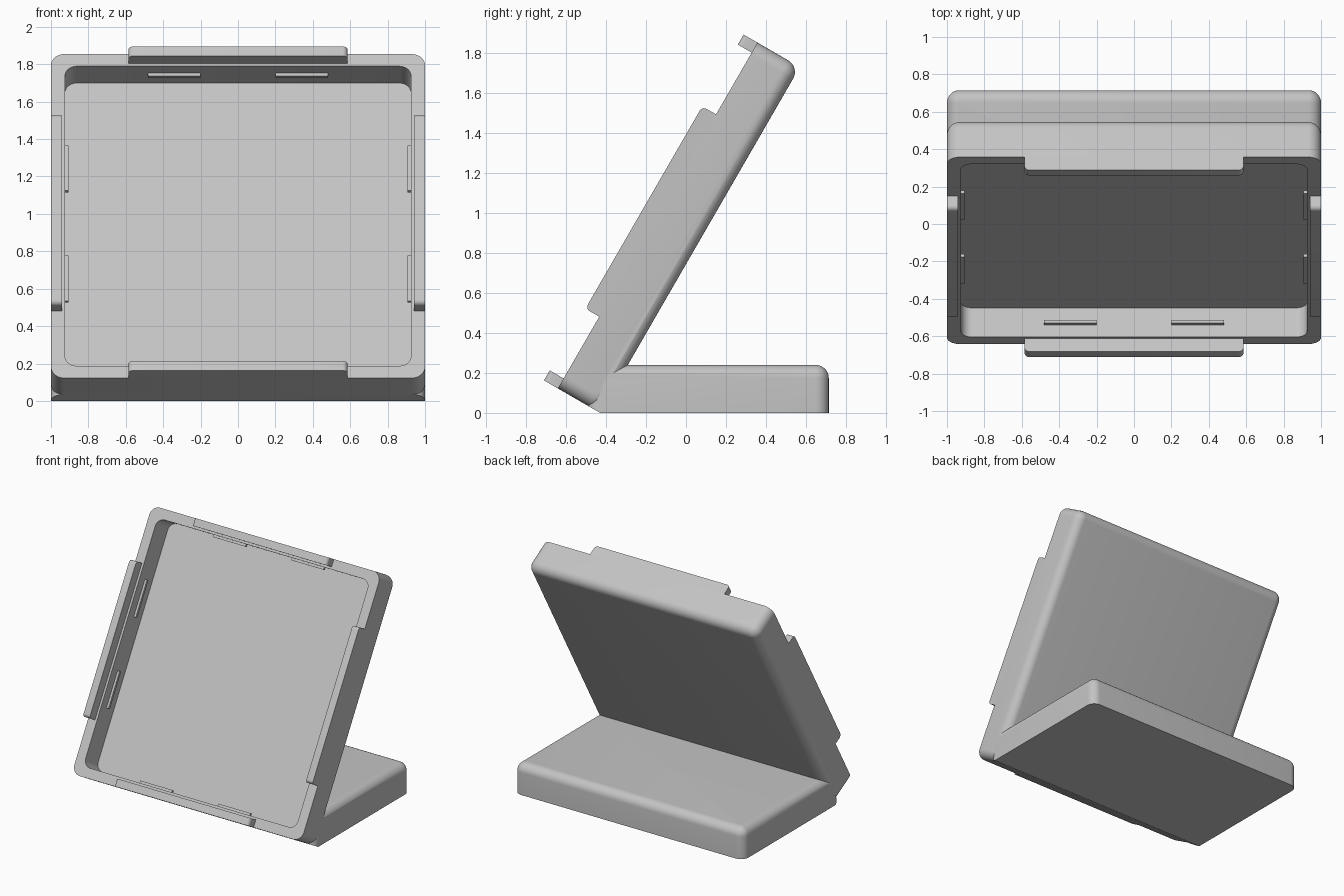
import bpy, bmesh, math
from mathutils import Matrix, Vector

if "Cube" in bpy.data.objects:
    bpy.data.objects.remove(bpy.data.objects["Cube"])

GREY = bpy.data.materials.new("light_grey_plastic")
GREY.use_nodes = True
COLOUR = (0.55, 0.55, 0.55, 1)
GREY.diffuse_color = COLOUR
GREY.node_tree.nodes["Principled BSDF"].inputs["Base Color"].default_value = COLOUR

THICK, ROUND = 0.245, 0.07
WALL, DEPTH = 0.075, 0.18
TAB_HALF, TAB_WIDE, TAB_HIGH = 0.585, 0.058, 0.08

# Tray space: x across, y up the slope, z out of the open face; origin at the rim plane
TILT = Matrix.Translation((0, -0.142, 0.9885)) @ Matrix.Rotation(math.radians(60), 4, 'X')


def prism(name, outline, low, high, matrix, axis='Z'):
    """Extrude an outline along z, or a (y, z) outline along x."""
    def place(p, d):
        return (p[0], p[1], d) if axis == 'Z' else (d, p[0], p[1])
    bm = bmesh.new()
    a = [bm.verts.new(place(p, low)) for p in outline]
    b = [bm.verts.new(place(p, high)) for p in outline]
    bm.faces.new(a[::-1])
    bm.faces.new(b)
    for i in range(len(a)):
        j = (i + 1) % len(a)
        bm.faces.new((a[i], a[j], b[j], b[i]))
    bmesh.ops.recalc_face_normals(bm, faces=bm.faces[:])
    return name, bm, matrix


def box(name, x, y, z, matrix=TILT):
    outline = [(x[0], y[0]), (x[1], y[0]), (x[1], y[1]), (x[0], y[1])]
    return prism(name, outline, z[0], z[1], matrix)


def bevel(part, radius, rule, segments=8):
    """Round every edge whose two end points satisfy the rule."""
    bm = part[1]
    edges = [e for e in bm.edges if rule(e.verts[0].co, e.verts[1].co)]
    bmesh.ops.bevel(bm, geom=edges, offset=radius, offset_type='OFFSET',
                    segments=segments, profile=0.5, affect='EDGES', clamp_overlap=True)
    return part


def finish(part):
    name, bm, matrix = part
    mesh = bpy.data.meshes.new(name)
    bm.to_mesh(mesh)
    bm.free()
    mesh.transform(matrix)
    mesh.materials.append(GREY)
    ob = bpy.data.objects.new(name, mesh)
    bpy.context.collection.objects.link(ob)
    return ob


def combine(target, other, operation):
    mod = target.modifiers.new(operation, 'BOOLEAN')
    mod.object, mod.operation, mod.solver = other, operation, 'EXACT'
    bpy.context.view_layer.objects.active = target
    bpy.ops.object.modifier_apply(modifier=mod.name)
    bpy.data.objects.remove(other)


def upright(a, b):
    return abs(a.x - b.x) < 1e-4 and abs(a.y - b.y) < 1e-4


def at_height(h):
    return lambda a, b: abs(a.z - h) < 1e-4 and abs(b.z - h) < 1e-4


# Leaning tray body with rounded corners and a rounded back
tray = box("tray_stand", (-1, 1), (-1, 1), (-THICK, 0))
bevel(tray, ROUND, upright)
bevel(tray, ROUND - 0.002, at_height(-THICK))
tray = finish(tray)

# Flat foot, running into the lower part of the tray
foot_outline = [(-0.43, 0), (-0.4906, 0.035), (-0.45, 0.24), (0.715, 0.24), (0.715, 0)]
foot = prism("foot", foot_outline, -1, 1, Matrix(), 'X')
bevel(foot, ROUND, lambda a, b: abs(a.x - b.x) < 1e-4 and abs(a.z - b.z) > 0.1)
bevel(foot, ROUND - 0.002, at_height(0.24))
combine(tray, finish(foot), 'UNION')

# Pocket cut into the open face
inner = 1 - WALL
pocket = box("pocket_cutter", (-inner, inner), (-inner, inner), (-DEPTH, 0.2))
bevel(pocket, 0.06, upright, 6)
combine(tray, finish(pocket), 'DIFFERENCE')
parts = [tray]

# Rim tabs and pairs of small catches on each of the four walls
for turn, side in enumerate(("top", "left", "bottom", "right")):
    matrix = TILT @ Matrix.Rotation(-turn * math.pi / 2, 4, 'Z')
    tab = box(side + "_tab", (-TAB_HALF, TAB_HALF), (1 - TAB_WIDE, 1), (0, TAB_HIGH), matrix)
    bevel(tab, 0.025, lambda a, b: abs(a.x - b.x) < 1e-4 and a.z > 0.01 and b.z > 0.01, 5)
    parts.append(finish(tab))
    for n, x in enumerate((-0.34, 0.34)):
        catch = box(f"{side}_catch_{n + 1}", (x - 0.14, x + 0.14),
                    (inner - 0.018, inner + 0.01), (-0.095, -0.075), matrix)
        parts.append(finish(catch))

# Smooth rounded edges, crisp flat ones
bpy.ops.object.select_all(action='DESELECT')
for ob in parts:
    ob.select_set(True)
bpy.context.view_layer.objects.active = tray
bpy.ops.object.shade_smooth_by_angle(angle=math.radians(30))
